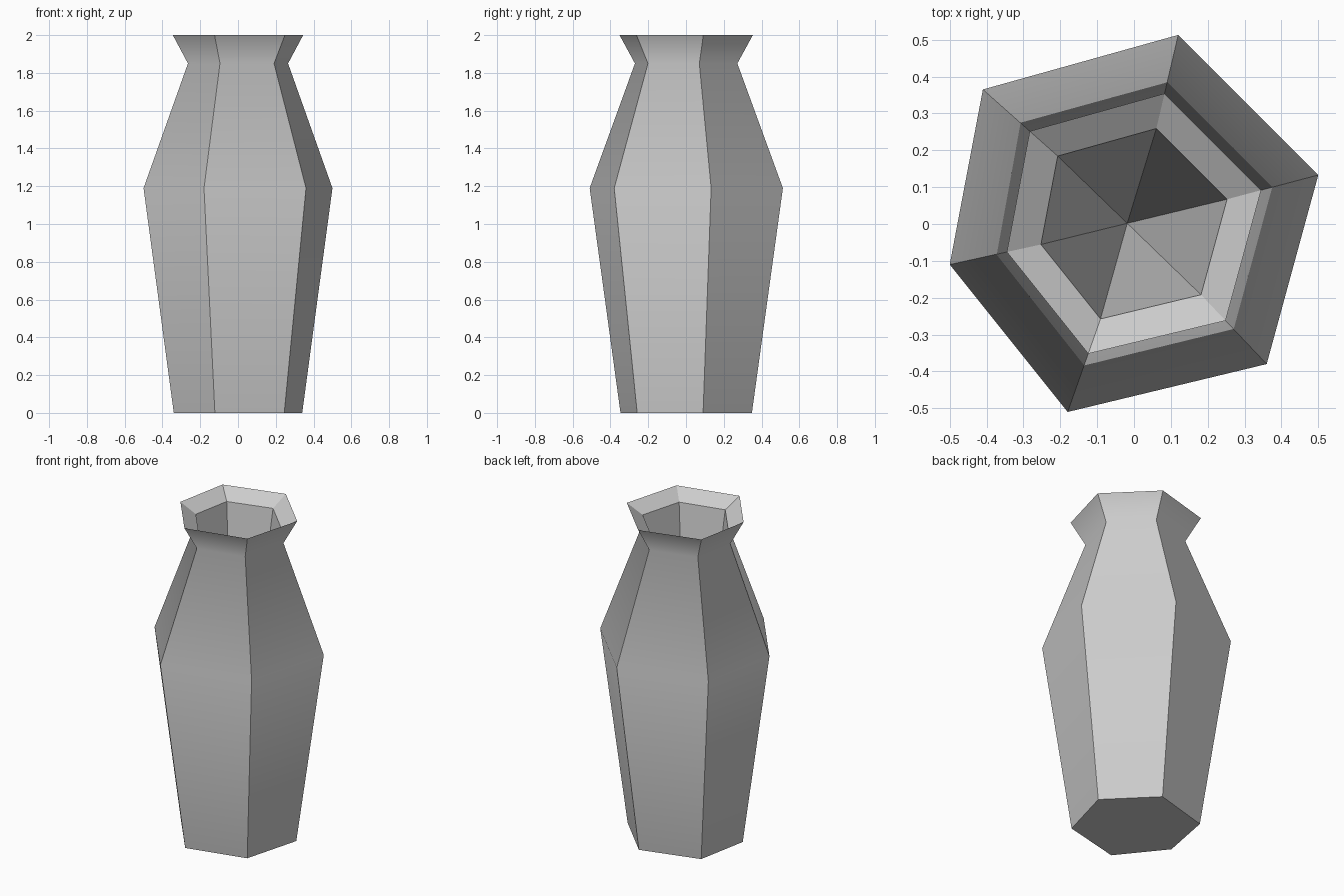
import bpy
import bmesh
from mathutils import Vector

cube = bpy.data.objects.get("Cube")
if cube:
    bpy.data.objects.remove(cube, do_unlink=True)

# One plain grey material
grey = bpy.data.materials.new("plain grey")
grey.use_nodes = True
colour = (0.6, 0.6, 0.6, 1)
grey.diffuse_color = colour
grey.node_tree.nodes["Principled BSDF"].inputs["Base Color"].default_value = colour

# Six-sided outline at the widest part, and profile as (scale, height)
outline = [(0.5, 0.133), (0.12, 0.513), (-0.41, 0.365),
           (-0.5, -0.11), (-0.18, -0.51), (0.36, -0.38)]
profile = [(0.68, 0), (1, 1.19), (0.53, 1.85), (0.69, 2), (0.505, 1.94)]
smooth_rings = (1, 2)   # belt and neck shade smoothly

bm = bmesh.new()
rings = [[bm.verts.new((x * s, y * s, z)) for x, y in outline] for s, z in profile]
sides = len(outline)

# Base, outer wall, flared lip and sloping rim
bm.faces.new(rings[0][::-1])
for low, high in zip(rings, rings[1:]):
    for i in range(sides):
        j = (i + 1) % sides
        bm.faces.new((low[i], low[j], high[j], high[i]))

# Hollow narrowing to a point inside
centre = sum((Vector(p) for p in outline), Vector((0, 0))) / sides
tip = bm.verts.new((centre.x, centre.y, 0.15))
mouth = rings[-1]
for i in range(sides):
    bm.faces.new((mouth[i], mouth[(i + 1) % sides], tip))

# Smooth along the profile, crisp at the corners, base and rim
for face in bm.faces:
    face.smooth = True
for edge in bm.edges:
    edge.smooth = any(set(edge.verts) <= set(rings[k]) for k in smooth_rings)

mesh = bpy.data.meshes.new("vase")
bm.to_mesh(mesh)
bm.free()
mesh.materials.append(grey)
vase = bpy.data.objects.new("vase", mesh)
bpy.context.collection.objects.link(vase)
